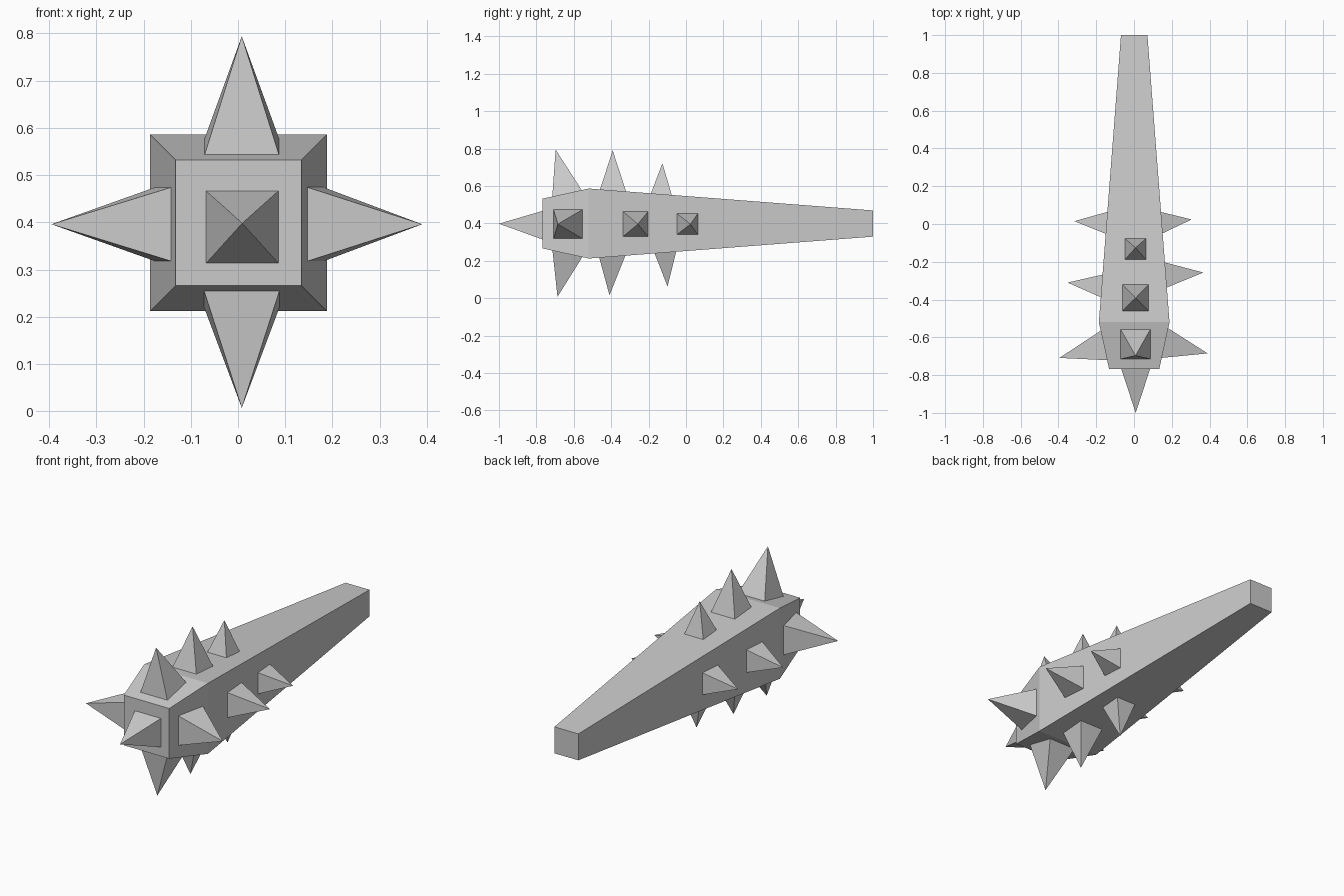
import bpy
from mathutils import Vector

if "Cube" in bpy.data.objects:
    bpy.data.objects.remove(bpy.data.objects["Cube"], do_unlink=True)

grey = bpy.data.materials.new("stone grey")
grey.use_nodes = True
grey.diffuse_color = (0.6, 0.6, 0.6, 1)
grey.node_tree.nodes["Principled BSDF"].inputs["Base Color"].default_value = (0.6, 0.6, 0.6, 1)

MID = 0.399
# club profile: (y, half width) from the blunt head to the grip end
PROFILE = [(-0.767, 0.133), (-0.52, 0.187), (1.0, 0.07)]
SQUARE = [(-1, -1), (1, -1), (1, 1), (-1, 1)]


def make(name, verts, faces):
    mesh = bpy.data.meshes.new(name)
    mesh.from_pydata([tuple(v) for v in verts], [], faces)
    mesh.materials.append(grey)
    obj = bpy.data.objects.new(name, mesh)
    bpy.context.collection.objects.link(obj)
    # outward normals
    import bmesh
    bm = bmesh.new()
    bm.from_mesh(mesh)
    bmesh.ops.recalc_face_normals(bm, faces=bm.faces)
    bm.to_mesh(mesh)
    bm.free()
    return obj


def half_width(y):
    for (y0, h0), (y1, h1) in zip(PROFILE, PROFILE[1:]):
        if y <= y1:
            return h0 + (h1 - h0) * (y - y0) / (y1 - y0)
    return PROFILE[-1][1]


def pyramid(name, base, apex):
    sides = [(i, (i + 1) % 4, 4) for i in range(4)]
    return make(name, base + [apex], [(3, 2, 1, 0)] + sides)


# Tapered square club
rings = [(a * h + 0.001, y, MID + b * h) for y, h in PROFILE for a, b in SQUARE]
faces = [(0, 1, 2, 3), (8, 9, 10, 11)]
for r in (0, 4):
    faces += [(r + i, r + (i + 1) % 4, r + 4 + (i + 1) % 4, r + 4 + i) for i in range(4)]
make("club_body", rings, faces)

# Rows of spikes: (base centre y, half size, tip y, tip distance from the axis)
ROWS = {
    "top": ((0, 0, 1), [(-0.636, 0.079, -0.697, 0.395),
                        (-0.39, 0.07, -0.392, 0.391), (-0.132, 0.056, -0.126, 0.322)]),
    "bottom": ((0, 0, -1), [(-0.634, 0.08, -0.687, 0.392),
                            (-0.394, 0.07, -0.409, 0.384), (-0.11, 0.058, -0.099, 0.336)]),
    "left": ((1, 0, 0), [(-0.63, 0.079, -0.685, 0.39),
                         (-0.27, 0.067, -0.257, 0.367), (0.007, 0.057, 0.024, 0.305)]),
    "right": ((-1, 0, 0), [(-0.643, 0.078, -0.709, 0.395),
                           (-0.328, 0.06, -0.31, 0.352), (0.006, 0.058, 0.015, 0.316)]),
}
for side, (direction, spikes) in ROWS.items():
    out = Vector(direction)
    across = out.cross(Vector((0, 1, 0)))
    axis = Vector((0.008, 0, MID)) if out.z else Vector((0, 0, MID - 0.003))
    for n, (y, size, tip_y, reach) in enumerate(spikes, 1):
        base = []
        for a, b in SQUARE:
            by = y + b * size
            base.append(axis + across * a * size + out * (half_width(by) - 0.001)
                        + Vector((0, by, 0)))
        pyramid(f"{side}_spike_{n}", base, axis + out * reach + Vector((0, tip_y, 0)))

# Spike on the blunt end
pyramid("end_spike", [(0.009 + a * 0.077, -0.765, 0.39 + b * 0.077) for a, b in SQUARE],
        (0.009, -1.0, 0.398))
